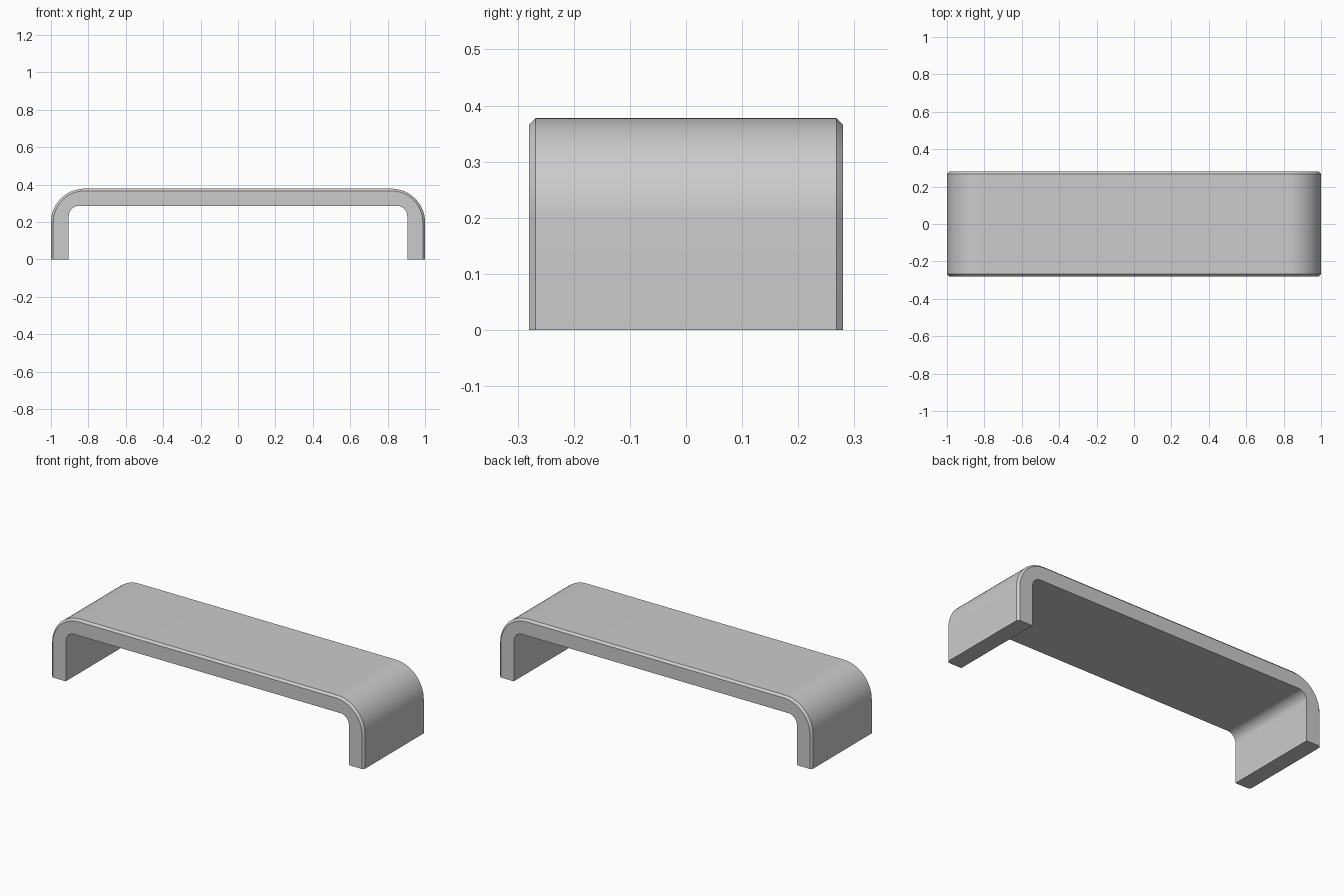
import bpy, bmesh
from math import sin, cos, pi, radians

if "Cube" in bpy.data.objects:
    bpy.data.objects.remove(bpy.data.objects["Cube"])

SEG = 16


def arch(half_w, top, r):
    """Open arch line from left foot over the top to right foot, rounded corners."""
    left = [(-half_w, 0.0)]
    for i in range(SEG + 1):
        a = pi / 2 * i / SEG
        left.append((-half_w + r - r * cos(a), top - r + r * sin(a)))
    return left + [(-x, z) for x, z in reversed(left)]


# Cross-section rings: inner arch, chamfered outer arch, full outer arch
inner = arch(0.905, 0.286, 0.055)
outer = arch(1.0, 0.378, 0.18)
inset = arch(0.988, 0.366, 0.168)
Y, C = 0.28, 0.012
rings = [(inner, -Y), (inset, -Y), (outer, -Y + C),
         (outer, Y - C), (inset, Y), (inner, Y)]

bm = bmesh.new()
grid = [[bm.verts.new((x, y, z)) for x, z in line] for line, y in rings]

# Skin around the band
n = len(grid)
for k in range(n):
    a, b = grid[k], grid[(k + 1) % n]
    for i in range(len(a) - 1):
        bm.faces.new((a[i], a[i + 1], b[i + 1], b[i]))

# Flat soles of the two legs
for end in (0, -1):
    bm.faces.new([line[end] for line in grid])

bmesh.ops.recalc_face_normals(bm, faces=bm.faces)
mesh = bpy.data.meshes.new("bent_stand")
bm.to_mesh(mesh)
bm.free()
stand = bpy.data.objects.new("bent_stand", mesh)
bpy.context.collection.objects.link(stand)

# Smooth bends, crisp chamfers
bpy.context.view_layer.objects.active = stand
stand.select_set(True)
bpy.ops.object.shade_smooth_by_angle(angle=radians(25))
